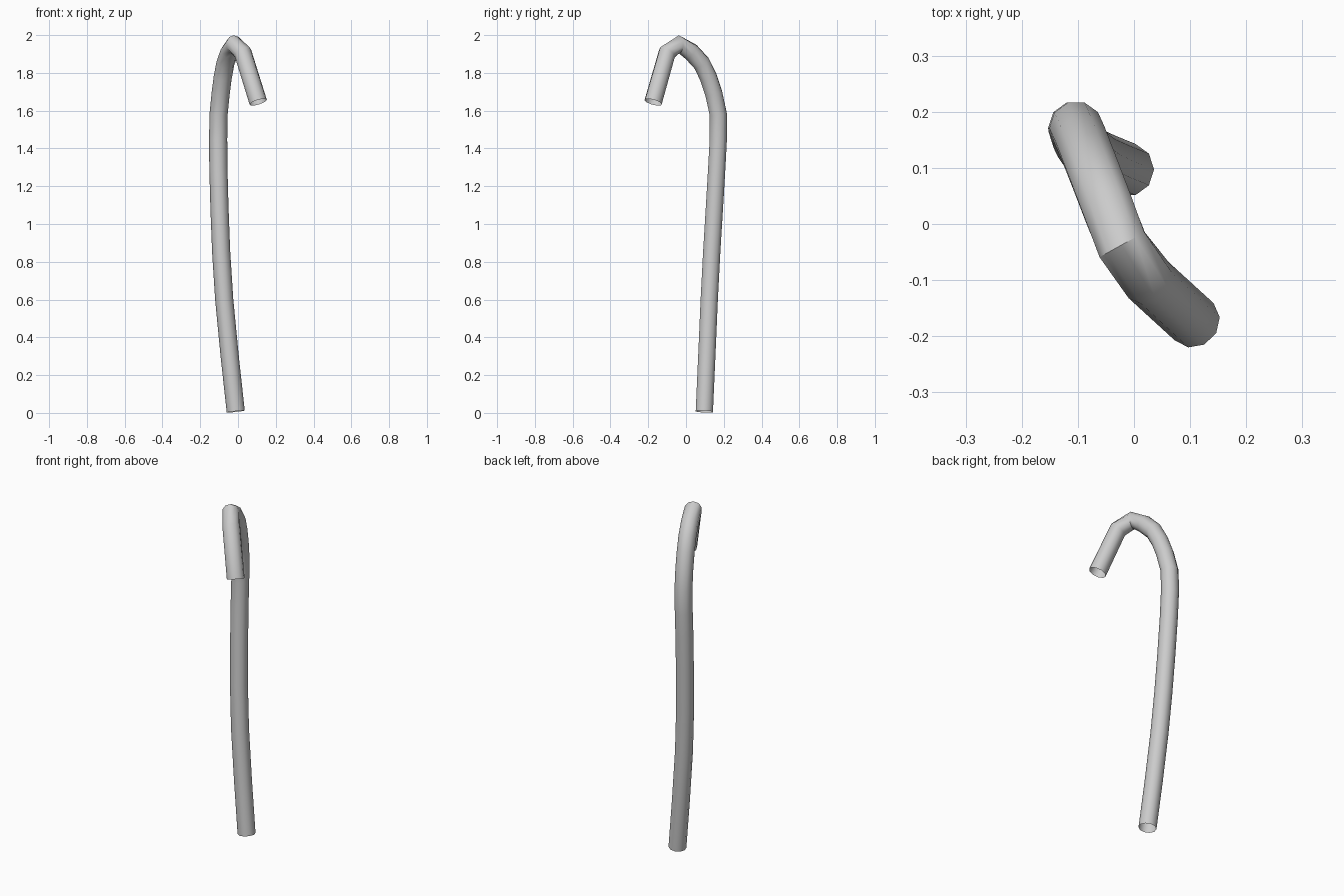
import bpy, bmesh
from math import sin, cos, pi, radians
from mathutils import Vector

if "Cube" in bpy.data.objects:
    bpy.data.objects.remove(bpy.data.objects["Cube"])

RADIUS, SIDES = 0.048, 10

# Centre line from the foot up over the hook to its tip
path = [Vector(p) for p in [
    (-0.012, 0.097, 0.007), (-0.044, 0.110, 0.30), (-0.073, 0.123, 0.60),
    (-0.089, 0.136, 0.85), (-0.098, 0.150, 1.08), (-0.104, 0.163, 1.30),
    (-0.105, 0.171, 1.45), (-0.103, 0.171, 1.58), (-0.092, 0.147, 1.69),
    (-0.081, 0.119, 1.775), (-0.067, 0.083, 1.85), (-0.046, 0.028, 1.91),
    (-0.021, -0.037, 1.951), (0.026, -0.100, 1.906), (0.107, -0.174, 1.645)]]

# Sweep a ring along the path, open at both ends
bm = bmesh.new()
rings = []
normal = Vector((1, 0, 0))
for i, p in enumerate(path):
    before = (p - path[i - 1]).normalized() if i else Vector()
    after = (path[i + 1] - p).normalized() if i < len(path) - 1 else Vector()
    tangent = (before + after).normalized()
    normal = (normal - tangent * normal.dot(tangent)).normalized()
    side = tangent.cross(normal)
    rings.append([bm.verts.new(p + RADIUS * (normal * cos(a) + side * sin(a)))
                  for a in (2 * pi * k / SIDES for k in range(SIDES))])
for a, b in zip(rings, rings[1:]):
    for k in range(SIDES):
        n = (k + 1) % SIDES
        bm.faces.new((a[k], a[n], b[n], b[k]))

mesh = bpy.data.meshes.new("hooked_cane")
bm.to_mesh(mesh)
bm.free()
cane = bpy.data.objects.new("hooked_cane", mesh)
bpy.context.collection.objects.link(cane)

# Smooth sides
bpy.context.view_layer.objects.active = cane
cane.select_set(True)
bpy.ops.object.shade_smooth_by_angle(angle=radians(40))
